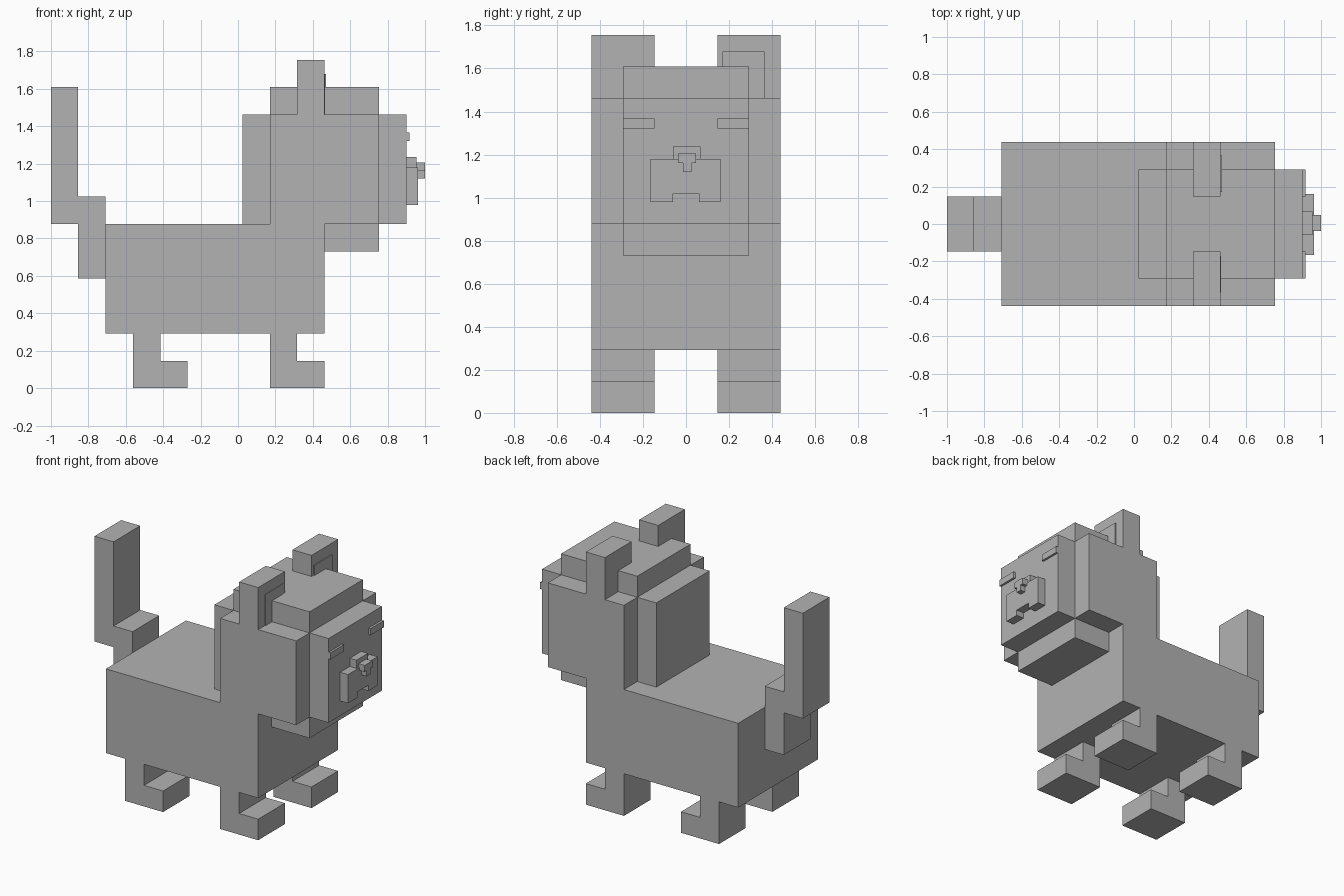
import bpy
import bmesh

cube = bpy.data.objects.get("Cube")
if cube:
    bpy.data.objects.remove(cube, do_unlink=True)

U = 0.1463  # one block of the model's grid

grey = bpy.data.materials.new("plain grey")
grey.use_nodes = True
colour = (0.45, 0.45, 0.45, 1)
grey.diffuse_color = colour
grey.node_tree.nodes["Principled BSDF"].inputs["Base Color"].default_value = colour


def finish(name, bm):
    mesh = bpy.data.meshes.new(name)
    bmesh.ops.recalc_face_normals(bm, faces=bm.faces[:])
    bm.to_mesh(mesh)
    bm.free()
    mesh.materials.append(grey)
    obj = bpy.data.objects.new(name, mesh)
    bpy.context.collection.objects.link(obj)
    return obj


def box(name, x, y, z):
    """Box from (low, high) ranges on each axis."""
    bm = bmesh.new()
    bmesh.ops.create_cube(bm, size=1)
    for v in bm.verts:
        v.co = [r[0] if c < 0 else r[1] for c, r in zip(v.co, (x, y, z))]
    return finish(name, bm)


def extrude(name, points, place, depth):
    """Outline swept along the depth vector; place maps 2D to 3D."""
    bm = bmesh.new()
    face = bm.faces.new([bm.verts.new(place(a, b)) for a, b in points])
    swept = bmesh.ops.extrude_face_region(bm, geom=[face], use_keep_orig=True)["geom"]
    bmesh.ops.translate(bm, vec=depth, verts=[e for e in swept if isinstance(e, bmesh.types.BMVert)])
    return finish(name, bm)


# Body
X0 = -0.708
box("body", (X0, X0 + 8 * U), (-3 * U, 3 * U), (2 * U, 6 * U))

# Tail, stepping up behind the body
box("tail_base", (X0 - U, X0), (-U, U), (4 * U, 7 * U))
box("tail_tip", (X0 - 2 * U, X0 - U), (-U, U), (6 * U, 11 * U))

# Head: long, tall and wide boxes crossing each other
H0 = X0 + 5 * U
box("head_long", (H0, H0 + 6 * U), (-2 * U, 2 * U), (6 * U, 10 * U))
box("head_tall", (H0 + U, H0 + 5 * U), (-2 * U, 2 * U), (5 * U, 11 * U))
box("head_wide", (H0 + U, H0 + 5 * U), (-3 * U, 3 * U), (6 * U, 10 * U))
face_x = H0 + 6 * U
ear_x = H0 + 3 * U

# L-shaped legs, ears and eyes on both sides
leg = [(0, 0), (2 * U, 0), (2 * U, U), (U, U), (U, 2 * U), (0, 2 * U)]
for side, s in (("left", 1), ("right", -1)):
    def span(a, b):
        return tuple(sorted((s * a, s * b)))

    for end, x in (("front", X0 + 6 * U), ("back", X0 + U)):
        extrude(f"{end}_{side}_leg", leg,
                lambda a, b: (x + a, s * U, b), (0, s * 2 * U, 0))
    box(f"{side}_ear", (ear_x - U, ear_x), span(U, 3 * U), (10 * U, 12 * U))
    box(f"{side}_inner_ear", (ear_x, ear_x + (0.008 if s > 0 else 0.004)),
        span(0.17, 0.365), (10 * U, 1.68))
    box(f"{side}_eye", (face_x, face_x + 0.015), span(U, 2 * U), (1.322, 1.368))

# Muzzle with a mouth notch and a raised bridge
muzzle = [(-0.165, 0.98), (-0.06, 0.98), (-0.06, 1.02), (0.06, 1.02), (0.06, 0.98),
          (0.16, 0.98), (0.16, 1.18), (-0.165, 1.18)]
extrude("muzzle", muzzle, lambda a, b: (face_x, a, b), (0.06, 0, 0))
box("nose_bridge", (face_x, face_x + 0.052), (-0.06, 0.067), (1.18, 1.237))

# T-shaped nose
nose = [(-0.015, 1.12), (0.025, 1.12), (0.025, 1.16), (0.047, 1.16),
        (0.047, 1.205), (-0.037, 1.205), (-0.037, 1.16), (-0.015, 1.16)]
extrude("nose", nose, lambda a, b: (0.95, a, b), (0.05, 0, 0))
